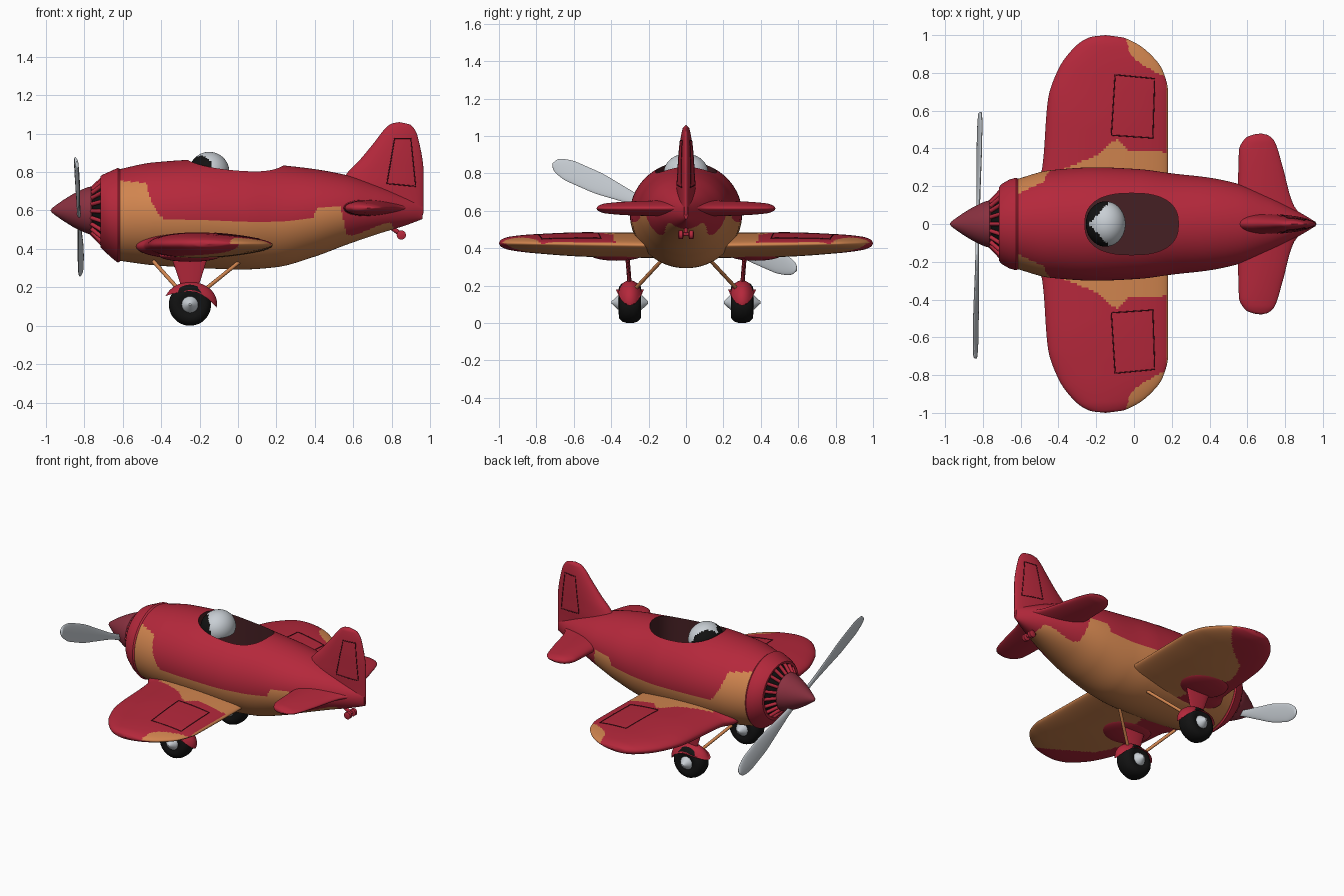
import bpy, bmesh, math
from mathutils import Vector

if "Cube" in bpy.data.objects:
    bpy.data.objects.remove(bpy.data.objects["Cube"])

def material(name, rgb):
    m = bpy.data.materials.new(name)
    m.diffuse_color = (*rgb, 1)
    m.use_nodes = True
    m.node_tree.nodes["Principled BSDF"].inputs["Base Color"].default_value = m.diffuse_color
    return m

RED = material("red paint", (.46, .021, .044))
ORANGE = material("orange paint", (.64, .235, .078))
DARK = material("cockpit brown", (.06, .014, .017))
NOSE = material("dull red", (.25, .03, .05))
GREY = material("pale grey", (.58, .62, .66))
BLACK = material("black rubber", (.006, .006, .006))
LINE = material("panel line", (.08, .006, .012))
TAU = 2 * math.pi

def spline(keys, x):
    """Smooth monotone interpolation through (x, value) pairs."""
    if x <= keys[0][0]: return keys[0][1]
    if x >= keys[-1][0]: return keys[-1][1]
    d = [(b[1] - a[1]) / (b[0] - a[0]) for a, b in zip(keys, keys[1:])]
    m = [d[0]] + [2 * a * b / (a + b) if a * b > 0 else 0 for a, b in zip(d, d[1:])] + [d[-1]]
    i = next(i for i in range(len(d)) if x <= keys[i + 1][0])
    h = keys[i + 1][0] - keys[i][0]
    t = (x - keys[i][0]) / h
    return ((2*t**3 - 3*t*t + 1) * keys[i][1] + (t**3 - 2*t*t + t) * h * m[i]
            + (3*t*t - 2*t**3) * keys[i + 1][1] + (t**3 - t*t) * h * m[i + 1])

def finish(name, bm, mats, rule=None):
    bmesh.ops.recalc_face_normals(bm, faces=bm.faces)
    if rule:
        for f in bm.faces:
            f.material_index = rule(f.calc_center_median(), f.normal)
    me = bpy.data.meshes.new(name)
    bm.to_mesh(me)
    bm.free()
    for m in mats: me.materials.append(m)
    ob = bpy.data.objects.new(name, me)
    bpy.context.collection.objects.link(ob)
    return ob

def loft(name, rings, mats, rule=None):
    bm = bmesh.new()
    vs = [[bm.verts.new(p) for p in r] for r in rings]
    n = len(vs[0])
    for a, b in zip(vs, vs[1:]):
        for i in range(n):
            bm.faces.new((a[i], a[(i + 1) % n], b[(i + 1) % n], b[i]))
    bm.faces.new(vs[0])
    bm.faces.new(vs[-1])
    return finish(name, bm, mats, rule)

def lathe(name, axis, origin, profile, mat, n=48):
    rings = []
    for d, r in profile:
        c = [(r * math.cos(TAU * i / n), r * math.sin(TAU * i / n)) for i in range(n)]
        rings.append([Vector(origin) + Vector((d, u, v) if axis == 'x' else (u, d, v)) for u, v in c])
    return loft(name, rings, [mat])

def rod(name, p, q, r, mat):
    p, q = Vector(p), Vector(q)
    rot = (q - p).to_track_quat('Z', 'Y')
    c = [rot @ Vector((r * math.cos(TAU * i / 12), r * math.sin(TAU * i / 12), 0)) for i in range(12)]
    return loft(name, [[p + v for v in c], [q + v for v in c]], [mat])

def ball(name, c, r, mats, rule=None, keep=None, move=None):
    bm = bmesh.new()
    bmesh.ops.create_uvsphere(bm, u_segments=48, v_segments=32, radius=1)
    for v in bm.verts:
        v.co = Vector([c[k] + r[k] * v.co[k] for k in range(3)])
        if move: move(v.co)
    if keep:
        bmesh.ops.delete(bm, geom=[f for f in bm.faces if not keep(f.calc_center_median())], context='FACES')
    return finish(name, bm, mats, rule)

def outline(name, pts):
    cu = bpy.data.curves.new(name, 'CURVE')
    cu.dimensions, cu.bevel_depth, cu.bevel_resolution = '3D', .003, 1
    s = cu.splines.new('POLY')
    s.points.add(len(pts) - 1)
    for sp, p in zip(s.points, pts): sp.co = (*p, 1)
    s.use_cyclic_u = True
    cu.materials.append(LINE)
    bpy.context.collection.objects.link(bpy.data.objects.new(name, cu))

def panel(corners, n=10):
    """Points along the edges of a closed polygon."""
    return [tuple(a[k] + (b[k] - a[k]) * i / n for k in (0, 1))
            for a, b in zip(corners, corners[1:] + corners[:1]) for i in range(n)]

class Foil:
    """Rounded wing section swept along a span."""
    def __init__(self, le, te, thick): self.le, self.te, self.thick = le, te, thick
    def at(self, s):
        l, t = spline(self.le, s), spline(self.te, s)
        return (l + t) / 2, (t - l) / 2, spline(self.thick, s) / 2
    def half(self, x, s):
        m, c, h = self.at(s)
        k = max(-1, min(1, (x - m) / c))
        return h * math.sqrt(1 - k * k) * (1 - .25 * k)
    def build(self, name, spans, place, mats, rule=None, n=96):
        rings = []
        for s in spans:
            m, c, h = self.at(abs(s))
            rings.append([place(m + (c + 1e-4) * math.cos(TAU * i / n), s,
                          (h + 1e-4) * math.sin(TAU * i / n) * (1 - .25 * math.cos(TAU * i / n))) for i in range(n)])
        return loft(name, rings, mats, rule)

# Fuselage with painted belly
top = [(-.63, .812), (-.44, .85), (-.2, .864), (.03, .853), (.2, .838), (.4, .815), (.56, .785), (.72, .735), (.88, .67), (.96, .635)]
bottom = [(-.63, .34), (-.44, .315), (-.2, .3), (.03, .293), (.2, .305), (.4, .36), (.56, .42), (.72, .475), (.88, .525), (.96, .555)]
width = [(-.63, .235), (-.44, .285), (-.2, .3), (.03, .29), (.2, .268), (.4, .245), (.56, .21), (.72, .145), (.88, .06), (.96, .012)]
belly = [(-.62, .755), (-.48, .74), (-.45, .64), (-.38, .555), (0, .545), (.38, .555), (.42, .62), (.53, .62), (.57, .47), (.8, .535), (.82, .4)]

def oval(x, t, b, w, n=112):
    return [(x, w * math.cos(TAU * i / n), (t + b) / 2 + (t - b) / 2 * math.sin(TAU * i / n)) for i in range(n)]

xs = [-.63 + 1.59 * i / 180 for i in range(181)]
body = loft("fuselage", [oval(x, spline(top, x), spline(bottom, x), spline(width, x)) for x in xs],
            [RED, ORANGE, DARK], lambda c, n: int(c.z < spline(belly, c.x)))

# Cockpit opening
def squared(v, e): return math.copysign(abs(v) ** e, v)
hole = [(-.0125 + .2475 * squared(math.cos(TAU * i / 64), .8), .163 * squared(math.sin(TAU * i / 64), .8)) for i in range(64)]
cutter = loft("cockpit_cutter", [[(x, y, z) for x, y in hole] for z in (.6, 1.2)], [RED, ORANGE, DARK], lambda c, n: 2)
cutter.hide_render = True
mod = body.modifiers.new("cockpit", 'BOOLEAN')
mod.operation, mod.solver, mod.object = 'DIFFERENCE', 'EXACT', cutter
bpy.context.view_layer.objects.active = body
bpy.ops.object.modifier_apply(modifier="cockpit")
bpy.data.objects.remove(cutter)

# Windscreen
ball("windscreen", (-.15, 0, .8), (.105, .12, .105), [GREY, BLACK],
     lambda c, n: int(c.x < -.24 + .95 * abs(c.y)), keep=lambda c: c.z > .77)

# Cowling, engine front, cooling fins and spinner
loft("cowling", [oval(*k) for k in [(-.69, .76, .43, .165), (-.715, .768, .42, .175), (-.715, .78, .407, .195), (-.70, .788, .393, .212),
     (-.66, .806, .355, .235), (-.625, .822, .328, .245), (-.615, .815, .335, .24)]], [RED])
lathe("engine_core", 'x', (0, 0, .595), [(-.765, .08), (-.755, .105), (-.70, .165), (-.69, .165)], BLACK)
for i in range(20):
    u, v = math.cos(TAU * i / 20), math.sin(TAU * i / 20)
    rod("cooling_fin", (-.765, .112 * u, .597 + .112 * v), (-.70, .18 * u, .595 + .175 * v), .011, RED)
lathe("spinner", 'x', (0, 0, .6), [(-.975, .001), (-.968, .012), (-.95, .026), (-.91, .054), (-.86, .085), (-.81, .11),
      (-.78, .122), (-.765, .124), (-.757, .115)], NOSE)

# Propeller
blade = [(0, .035), (.12, .04), (.3, .08), (.48, .118), (.6, .118), (.67, .09), (.7, .055), (.713, .002)]
ang = math.atan(.44)
rings = []
for j in range(81):
    r = .713 * math.sin(math.pi / 2 * (j / 40 - 1))
    w, p, ring = spline(blade, abs(r)) / 2, math.copysign(.2, r), []
    for i in range(24):
        a, b = w * math.cos(TAU * i / 24), min(.009, w * .5) * math.sin(TAU * i / 24)
        n, x = a * math.cos(p) - b * math.sin(p), a * math.sin(p) + b * math.cos(p)
        ring.append((-.828 + .018 * r + x, -.06 + r * math.cos(ang) + n * math.sin(ang),
                     .567 - r * math.sin(ang) + n * math.cos(ang)))
    rings.append(ring)
loft("propeller", rings, [GREY])

# Main wing with wavy two-colour paint
wing = Foil([(0, -.54), (.2, -.53), (.29, -.487), (.66, -.455), (.82, -.4), (.94, -.31), (.99, -.23), (1, -.15)],
            [(0, .18), (.7, .18), (.81, .153), (.9, .085), (.985, -.05), (1, -.15)],
            [(0, .13), (.5, .128), (.8, .1), (.94, .07), (.99, .035), (1, .001)])
root = [(-.4, .28), (-.2, .365), (-.09, .445), (-.03, .39), (.18, .38)]
tip = [(-.045, 1.0), (-.02, .9), (.085, .82), (.18, .77)]
def wing_paint(c, n):
    y = abs(c.y)
    if n.z > 0:
        return int(y < spline(root, c.x) and c.x > -.4 or c.x > -.045 and y > spline(tip, c.x) or c.x > .172)
    return int(c.x > -.27 + .06 * math.sin(9 * y) + max(0, y - .7) * .9)
def wing_z(y): return .412 + .015 * abs(y)
spans = [i / 80 for i in range(-72, 73)]
ends = [.9 + .1 * math.sin(math.pi / 2 * i / 20) for i in range(1, 21)]
spans = [-s for s in reversed(ends)] + spans + ends
wing.build("wing", spans, lambda x, s, t: (x, s, wing_z(s) + t), [RED, ORANGE], wing_paint, 160)
for sd in (-1, 1):
    outline("aileron_line", [(x, sd * y, wing_z(y) + wing.half(x, y)) for x, y in
            panel([(-.12, .47), (.1, .455), (.11, .77), (-.1, .79)])])

# Tailplane
stab = Foil([(0, .52), (.22, .55), (.39, .556), (.455, .59), (.475, .64), (.479, .675)],
            [(0, .94), (.1, .845), (.31, .785), (.435, .745), (.47, .71), (.479, .675)],
            [(0, .09), (.3, .072), (.43, .052), (.47, .025), (.479, .001)])
stab.build("tailplane", [.479 * math.sin(math.pi / 2 * i / 40) for i in range(-40, 41)],
           lambda x, s, t: (x, s, .613 + t), [RED])

# Fin and rudder
fin = Foil([(.545, .87), (.6, .65), (.7, .52), (.79, .565), (.87, .64), (.955, .71), (1.03, .77), (1.052, .8), (1.06, .84)],
           [(.545, .935), (.56, .955), (.6, .966), (.79, .966), (.985, .935), (1.045, .9), (1.06, .84)],
           [(.545, .04), (.6, .085), (.72, .1), (.8, .09), (.95, .065), (1.04, .035), (1.06, .001)])
fin.build("tail_fin", [.545 + .515 * math.sin(math.pi / 2 * i / 40) for i in range(41)], lambda x, s, t: (x, t, s), [RED])
for sd in (-1, 1):
    outline("rudder_line", [(x, sd * fin.half(x, z), z) for x, z in
            panel([(.775, .74), (.925, .725), (.9, .975), (.815, .975)])])

# Landing gear
leg = Foil([(.19, -.29), (.38, -.355)], [(.19, -.21), (.38, -.15)], [(.19, .022), (.38, .022)])
def fender_edge(co):
    k = min(1, abs(co.x + .25) / .14)
    co.z = max(co.z, .18 - .06 * k * k - .2 * (co.x + .25) * k)
for sd in (-1, 1):
    y = .3 * sd
    leg.build("gear_leg", (.19, .38), lambda x, s, t: (x, y + sd * (s - .19) * .08 + t, s), [RED], None, 32)
    ball("gear_mount", (-.25, .37 * sd, .365), (.16, .14, .032), [RED])
    ball("wheel_fender", (-.247, y, .115), (.138, .075, .113), [RED], move=fender_edge)
    lathe("tyre", 'y', (-.25, y, .11), [(-.05, .04), (-.06, .06), (-.058, .085), (-.042, .102), (-.02, .109), (0, .11),
          (.02, .109), (.042, .102), (.058, .085), (.06, .06), (.05, .04)], BLACK)
    lathe("wheel_hub", 'y', (-.25, y, .11), [(-.098, .006), (-.085, .018), (-.066, .036), (-.055, .043),
          (.055, .043), (.066, .036), (.085, .018), (.098, .006)], GREY, 32)
    for a, b in ((-.44, -.31), (.01, -.17)):
        rod("gear_strut", (a, .13 * sd, .335), (b, .265 * sd, .19), .01, ORANGE)

# Tail wheel
rod("tail_strut", (.77, 0, .53), (.85, 0, .475), .012, RED)
rod("tail_axle", (.85, -.04, .475), (.85, .04, .475), .009, RED)
for sd in (-1, 1):
    lathe("tail_wheel", 'y', (.85, .028 * sd, .472), [(-.014, .012), (-.01, .024), (.01, .024), (.014, .012)], RED, 24)

# Smooth shading with sharp edges kept
for o in bpy.context.scene.objects:
    o.select_set(o.type == 'MESH')
bpy.context.view_layer.objects.active = body
bpy.ops.object.shade_smooth_by_angle(angle=math.radians(40))
